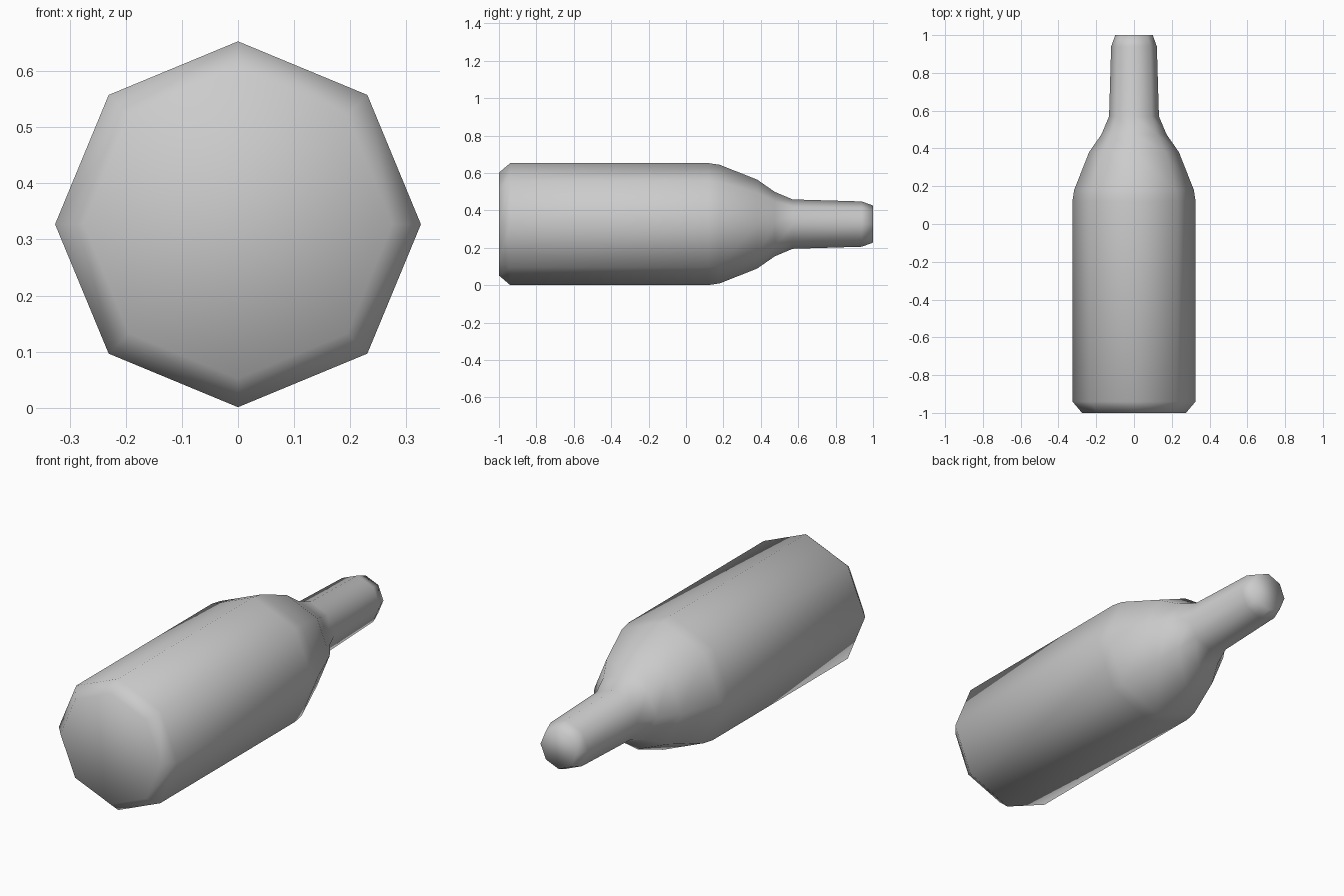
import bpy, bmesh
from math import cos, sin, pi

if "Cube" in bpy.data.objects:
    bpy.data.objects.remove(bpy.data.objects["Cube"])

SIDES = 8
CENTRE_Z = 0.327

# Bottle profile: (position along y, radius), base to mouth
PROFILE = [(-1.0, 0.275), (-0.94, 0.326), (0.12, 0.326), (0.18, 0.317),
           (0.38, 0.238), (0.475, 0.172), (0.57, 0.132),
           (0.94, 0.121), (1.0, 0.099)]

bm = bmesh.new()

# Octagonal rings with a corner at the top and bottom
rings = []
for y, r in PROFILE:
    rings.append([bm.verts.new((r * cos(2 * pi * i / SIDES), y,
                                CENTRE_Z + r * sin(2 * pi * i / SIDES)))
                  for i in range(SIDES)])

# Side walls
for a, b in zip(rings, rings[1:]):
    for i in range(SIDES):
        j = (i + 1) % SIDES
        bm.faces.new((a[i], a[j], b[j], b[i]))

# Flat base and mouth
bm.faces.new(rings[0])
bm.faces.new(rings[-1])
bmesh.ops.recalc_face_normals(bm, faces=bm.faces[:])

# Smooth shading everywhere, including the ends
for f in bm.faces:
    f.smooth = True

mesh = bpy.data.meshes.new("bottle")
bm.to_mesh(mesh)
bm.free()
bottle = bpy.data.objects.new("bottle", mesh)
bpy.context.collection.objects.link(bottle)
